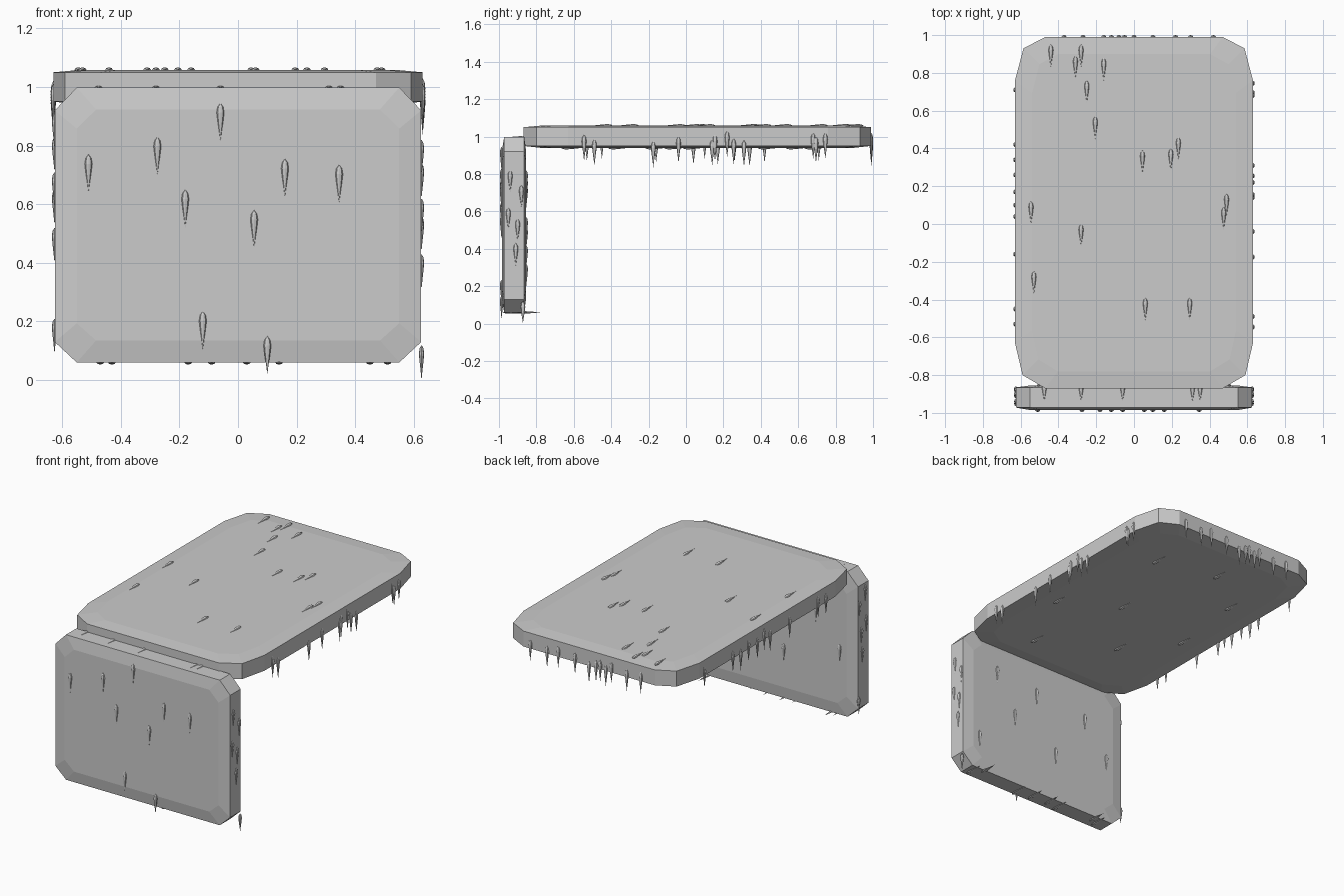
import bpy, bmesh, math
from mathutils import Vector

if "Cube" in bpy.data.objects:
    bpy.data.objects.remove(bpy.data.objects["Cube"])


def make_object(name, bm):
    bmesh.ops.recalc_face_normals(bm, faces=bm.faces)
    me = bpy.data.meshes.new(name)
    bm.to_mesh(me)
    bm.free()
    ob = bpy.data.objects.new(name, me)
    bpy.context.collection.objects.link(ob)
    return ob


def slab(name, outline, center, inset, levels, place):
    """Pillow slab: inset bottom, full outline twice, inset top."""
    bm = bmesh.new()
    hu = max(abs(u - center[0]) for u, v in outline)
    hv = max(abs(v - center[1]) for u, v in outline)
    rings = []
    for i, lev in enumerate(levels):
        d = inset if i in (0, 3) else 0
        rings.append([bm.verts.new(place(center[0] + (u - center[0]) * (1 - d / hu),
                                         center[1] + (v - center[1]) * (1 - d / hv), lev))
                      for u, v in outline])
    n = len(outline)
    for a, b in zip(rings, rings[1:]):
        for i in range(n):
            bm.faces.new((a[i], a[(i + 1) % n], b[(i + 1) % n], b[i]))
    bm.faces.new(rings[0])
    bm.faces.new(rings[-1])
    return make_object(name, bm)


def mirrored(half):
    return half + [(-u, v) for u, v in reversed(half)]


# Horizontal top slab
slab("top_slab", mirrored([(0.47, -0.87), (0.59, -0.80), (0.63, -0.63),
                           (0.63, 0.76), (0.585, 0.93), (0.47, 0.99)]),
     (0, 0.06), 0.09, (0.94, 0.95, 1.05, 1.058), lambda u, v, w: (u, v, w))

# Upright front slab
slab("front_slab", mirrored([(0.55, 0.06), (0.625, 0.13), (0.625, 0.92), (0.55, 0.998)]),
     (0, 0.53), 0.075, (-0.985, -0.972, -0.865, -0.855), lambda u, v, w: (u, w, v))


# Teardrop: rounded head thinning to a sharp tip (fraction of length, radius factor)
PROFILE = [(0.1, 0.75), (0.25, 1.0), (0.42, 0.8), (0.5, 0.7), (0.75, 0.33)]


def drips(name, tips, direction, normal, width=0.013, height=0.009):
    """tips: (tip position, length) for each drop lying on one surface."""
    bm = bmesh.new()
    d, nrm = Vector(direction), Vector(normal)
    side = d.cross(nrm)
    for tip, length in tips:
        tip = Vector(tip)
        start = tip - d * length
        rings = [[bm.verts.new(start + d * length * t
                               + side * width * r * math.cos(math.tau * k / 8)
                               + nrm * height * r * math.sin(math.tau * k / 8))
                  for k in range(8)] for t, r in PROFILE]
        head, end = bm.verts.new(start), bm.verts.new(tip)
        for a, b in zip(rings, rings[1:]):
            for k in range(8):
                bm.faces.new((a[k], a[(k + 1) % 8], b[(k + 1) % 8], b[k]))
        for k in range(8):
            bm.faces.new((head, rings[0][(k + 1) % 8], rings[0][k]))
            bm.faces.new((end, rings[-1][k], rings[-1][(k + 1) % 8]))
    return make_object(name, bm)


DOWN, FRONT, BACK = (0, 0, -1), (0, -1, 0), (0, 1, 0)
UP, RIGHT, LEFT = (0, 0, 1), (1, 0, 0), (-1, 0, 0)

# Drops on the large faces of the upright slab
front_xz = [(-0.51, 0.64), (-0.275, 0.70), (-0.06, 0.815), (-0.18, 0.52), (0.055, 0.45),
            (0.16, 0.625), (0.345, 0.605), (-0.12, 0.105), (0.10, 0.02)]
drips("front_face_drips", [((x, -0.986, z), 0.13) for x, z in front_xz], DOWN, FRONT)
rear_xz = [(-0.5, 0.4), (-0.33, 0.62), (-0.1, 0.3), (0.05, 0.66), (0.22, 0.45),
           (0.36, 0.7), (0.5, 0.2)]
drips("rear_face_drips", [((x, -0.854, z), 0.12) for x, z in rear_xz], DOWN, BACK)

# Drops on the narrow sides of the upright slab
side_yz = [(-0.94, 0.70), (-0.95, 0.50), (-0.90, 0.44), (-0.91, 0.31), (-0.872, 0.0), (-0.88, 0.62)]
drips("right_edge_drips", [((0.626, y, z), 0.12) for y, z in side_yz], DOWN, RIGHT)
drips("left_edge_drips", [((-0.626, y, z + 0.09), 0.12) for y, z in side_yz], DOWN, LEFT)

# Drops on the top and underside of the upright slab
drips("front_top_drips", [((x, -0.94, 0.998), 0.1) for x in (-0.475, -0.28, -0.06, 0.31, 0.35)],
      FRONT, UP, height=0.006)
drips("front_underside_drips",
      [((x, y, 0.06), 0.13) for x, y in ((-0.47, -0.83), (-0.43, -0.80), (-0.17, -0.84),
       (-0.09, -0.82), (0.03, -0.83), (0.14, -0.85), (0.45, -0.77), (0.51, -0.84))],
      BACK, DOWN, height=0.007)

# Drops on the top and underside of the top slab
top_xy = [(-0.44, 0.83), (-0.31, 0.77), (-0.28, 0.83), (-0.25, 0.64), (-0.16, 0.76),
          (-0.205, 0.45), (0.045, 0.27), (0.195, 0.28), (0.235, 0.34), (-0.545, 0.0),
          (0.49, 0.04), (0.475, -0.03), (-0.28, -0.12), (-0.53, -0.37), (0.06, -0.51),
          (0.295, -0.51)]
drips("top_face_drips", [((x, y, 1.058), 0.12) for x, y in top_xy], FRONT, UP)
under_xy = [(-0.4, 0.5), (-0.2, -0.3), (0.1, 0.1), (0.3, 0.65), (0.45, -0.1),
            (-0.1, 0.75), (0.25, -0.55), (-0.45, 0.0)]
drips("underside_drips", [((x, y, 0.94), 0.12) for x, y in under_xy], BACK, DOWN)

# Drops hanging over the edges of the top slab
right_yz = [(-0.545, 0.87), (-0.49, 0.845), (-0.175, 0.835), (-0.04, 0.86), (0.14, 0.845),
            (0.155, 0.87), (0.22, 0.89), (0.255, 0.85), (0.31, 0.84), (0.68, 0.88),
            (0.695, 0.86), (0.745, 0.88)]
drips("top_right_drips", [((0.63, y, z), 0.14) for y, z in right_yz], DOWN, RIGHT)
left_yz = [(-0.53, 0.87), (-0.45, 0.88), (-0.16, 0.86), (0.04, 0.85), (0.1, 0.88),
           (0.17, 0.85), (0.26, 0.87), (0.34, 0.84), (0.42, 0.86), (0.71, 0.87)]
drips("top_left_drips", [((-0.63, y, z), 0.14) for y, z in left_yz], DOWN, LEFT)
back_xz = [(-0.37, 0.87), (-0.27, 0.86), (-0.16, 0.88), (-0.12, 0.85), (-0.08, 0.87),
           (-0.05, 0.86), (0.0, 0.84), (0.1, 0.87), (0.22, 0.88), (0.3, 0.86), (0.42, 0.87)]
drips("top_back_drips", [((x, 0.991, z), 0.14) for x, z in back_xz], DOWN, BACK)
